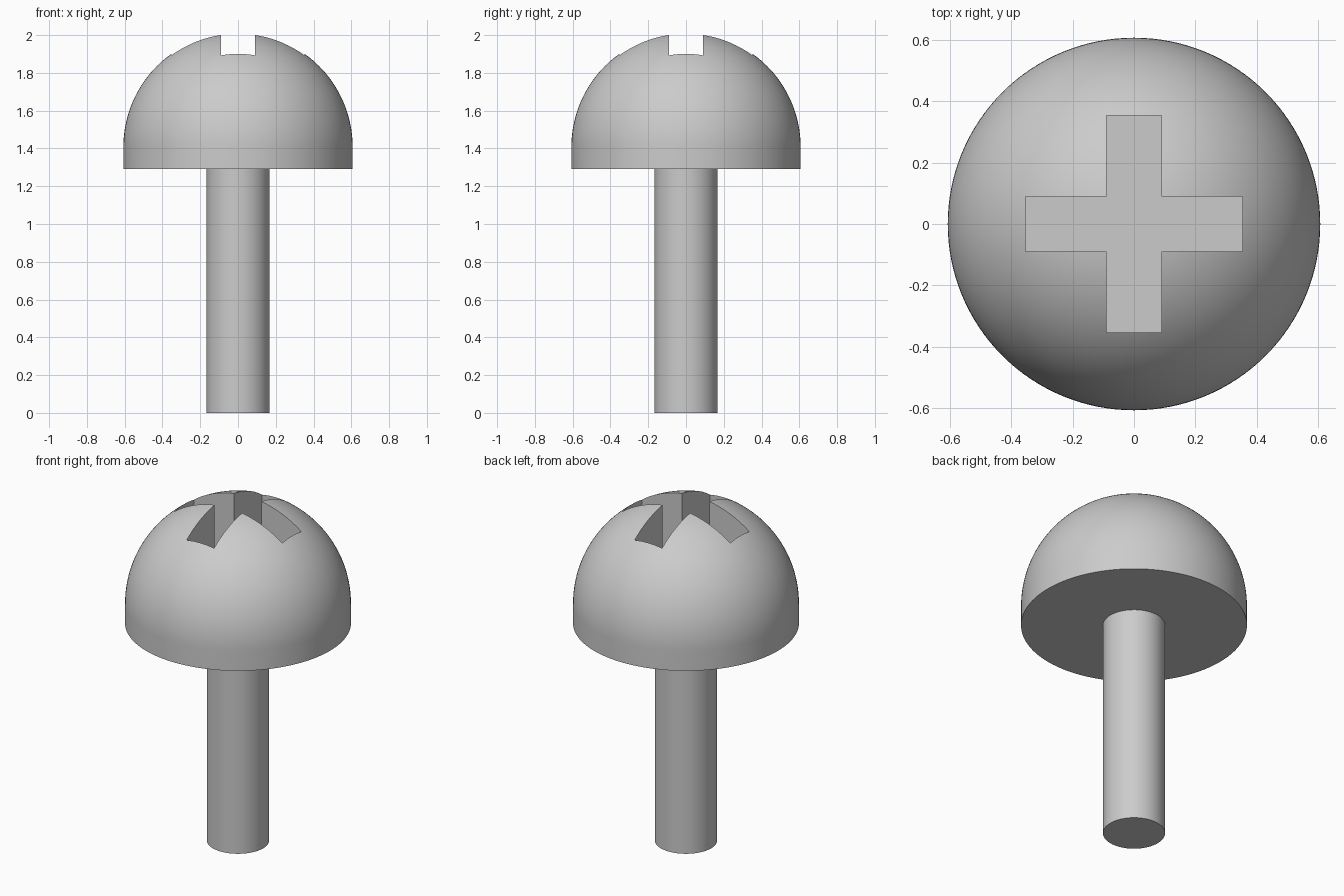
import bpy
import math

cube = bpy.data.objects.get("Cube")
if cube:
    bpy.data.objects.remove(cube, do_unlink=True)

R = 0.607            # head radius
DOME_Z = 1.407       # centre height of the dome
HEAD_Z = 1.29        # underside of the head
SHAFT_R = 0.167
SLOT_HALF, SLOT_LEN, SLOT_FLOOR = 0.09, 0.353, 1.64

steel = bpy.data.materials.new("grey_steel")
steel.use_nodes = True
steel.diffuse_color = (0.6, 0.6, 0.6, 1)
steel.node_tree.nodes["Principled BSDF"].inputs["Base Color"].default_value = (0.6, 0.6, 0.6, 1)


def mesh_object(name, verts, faces):
    mesh = bpy.data.meshes.new(name)
    mesh.from_pydata(verts, [], faces)
    mesh.materials.append(steel)
    obj = bpy.data.objects.new(name, mesh)
    bpy.context.collection.objects.link(obj)
    return obj


def lathe(name, profile, top, sides=128):
    """Closed solid of revolution: flat bottom, optional pole point on top."""
    verts = [(r * math.cos(2 * math.pi * i / sides), r * math.sin(2 * math.pi * i / sides), z)
             for r, z in profile for i in range(sides)]
    faces = [tuple(reversed(range(sides)))]
    for k in range(len(profile) - 1):
        for i in range(sides):
            j = (i + 1) % sides
            a, b = k * sides, (k + 1) * sides
            faces.append((a + i, a + j, b + j, b + i))
    last = (len(profile) - 1) * sides
    if top is None:
        faces.append(tuple(range(last, last + sides)))
    else:
        verts.append((0, 0, top))
        faces += [(last + i, last + (i + 1) % sides, len(verts) - 1) for i in range(sides)]
    return mesh_object(name, verts, faces)


def smooth(obj):
    bpy.ops.object.select_all(action='DESELECT')
    obj.select_set(True)
    bpy.context.view_layer.objects.active = obj
    bpy.ops.object.shade_smooth_by_angle(angle=math.radians(30))


# Domed head: short straight rim, then a hemisphere
steps = 40
arc = [(R * math.cos(t), DOME_Z + R * math.sin(t))
       for t in (math.pi / 2 * k / steps for k in range(steps))]
head = lathe("screw_head", [(R, HEAD_Z)] + arc, DOME_Z + R)

# Cross-shaped cutter for the driver recess
w, n = SLOT_HALF, SLOT_LEN
arm = [(n, -w), (n, w), (w, w)]
outline = []
for turn in range(4):
    for x, y in arm:
        for _ in range(turn):
            x, y = -y, x
        outline.append((x, y))
count = len(outline)
verts = [(x, y, z) for z in (SLOT_FLOOR, 2.2) for x, y in outline]
sides = [(i, (i + 1) % count, (i + 1) % count + count, i + count) for i in range(count)]
cutter = mesh_object("recess_cutter", verts,
                     [tuple(reversed(range(count))), tuple(range(count, 2 * count))] + sides)
cutter.hide_render = True

# Cut the recess, then discard the cutter
cut = head.modifiers.new("cross_recess", 'BOOLEAN')
cut.operation = 'DIFFERENCE'
cut.solver = 'EXACT'
cut.object = cutter
bpy.context.view_layer.objects.active = head
bpy.ops.object.modifier_apply(modifier=cut.name)
bpy.data.objects.remove(cutter, do_unlink=True)
smooth(head)

# Plain shaft
shaft = lathe("screw_shaft", [(SHAFT_R, 0), (SHAFT_R, HEAD_Z)], None)
smooth(shaft)
